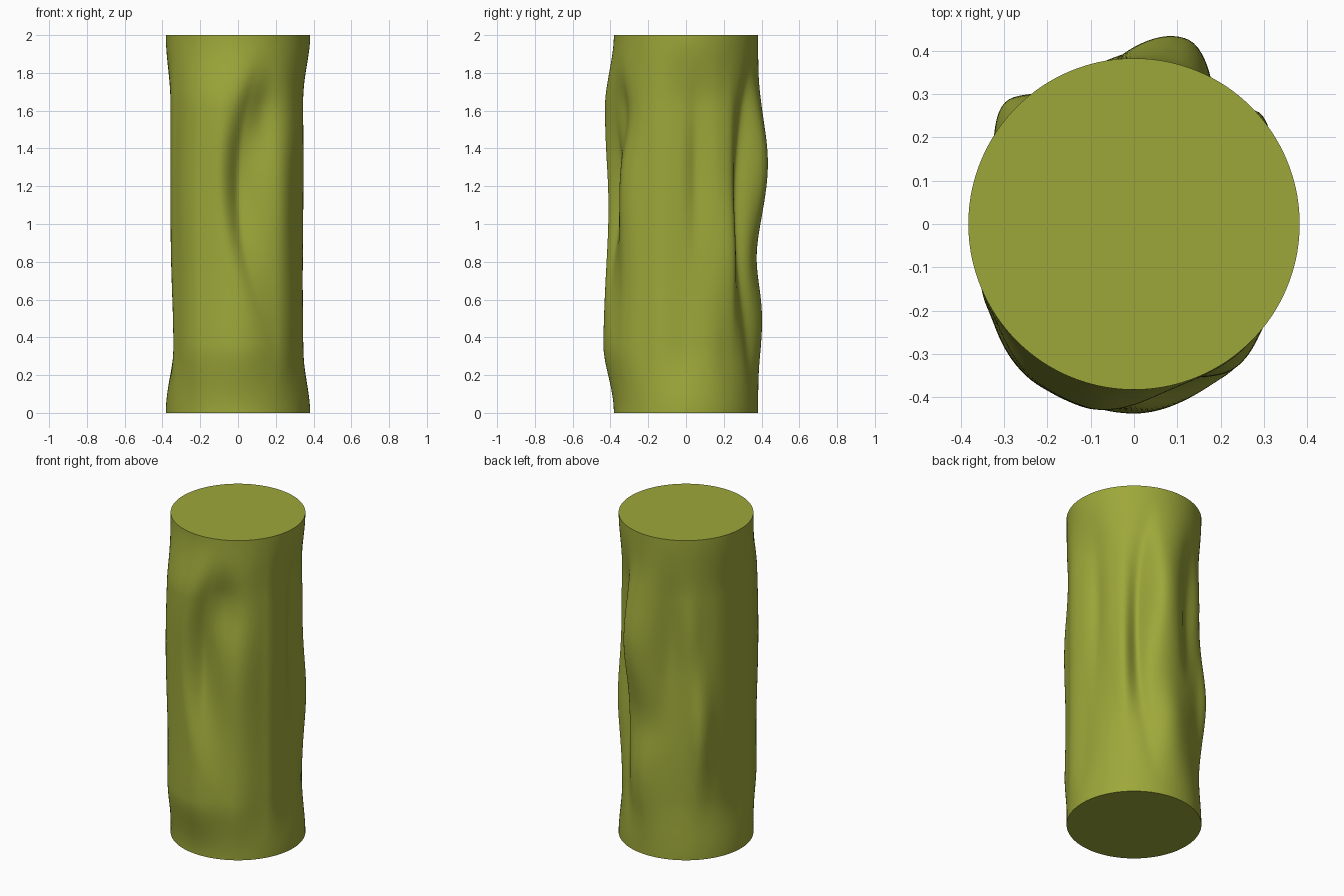
import bpy, bmesh, math

if "Cube" in bpy.data.objects:
    bpy.data.objects.remove(bpy.data.objects["Cube"])

RADIUS, HEIGHT, SEGMENTS, ROWS = 0.382, 2.0, 216, 110

# Swelling of the trunk every 30 degrees, starting at +x
SWELL = [-0.047, -0.033, -0.015, 0.0, -0.015, -0.02,
         -0.027, 0.002, 0.035, 0.045, 0.022, -0.01]

# Ridges (+) and grooves (-): angle, bend, width before, width after,
# middle height, half length, amount
FOLDS = [
    (255, 25, 25, 10, 1.5, 0.35, 0.016),   # front ridge
    (271, 42, 9, 20, 1.2, 0.44, -0.095),   # front groove
    (295, 0, 15, 18, 1.58, 0.22, -0.042),
    (305, 0, 15, 15, 1.15, 0.3, 0.01),
    (270, 0, 45, 50, 0.36, 0.25, 0.01),    # front foot swelling
    (225, 0, 16, 20, 1.15, 0.4, 0.014),    # front left swelling
    (190, 0, 30, 18, 0.35, 0.35, -0.018),  # left foot hollow
    (355, 0, 15, 8, 1.3, 0.45, 0.008),     # side crease
    (10, 0, 8, 12, 1.3, 0.42, -0.022),
    (15, 0, 30, 40, 0.3, 0.25, 0.009),
    (41, 0, 14, 7, 0.88, 0.35, 0.036),     # back right ridge
    (39, 0, 12, 7, 1.5, 0.3, 0.012),
    (53, 16, 8, 7, 1.1, 0.6, -0.047),
    (74, 0, 11, 17, 1.32, 0.34, 0.07),     # back ridge
    (80, 0, 13, 15, 0.5, 0.25, 0.026),
    (92, 0, 20, 15, 0.82, 0.18, -0.017),
    (109, 0, 12, 14, 1.25, 0.4, -0.037),   # back left hollow and ridge
    (130, 0, 10, 8, 1.42, 0.22, 0.01),
    (137, 0, 9, 12, 0.78, 0.32, 0.045),
]


def smooth(t):
    t = min(max(t, 0), 1)
    return t * t * (3 - 2 * t)


def swell(angle):
    i, f = divmod(angle / 30, 1)
    a, b = SWELL[int(i) % 12], SWELL[(int(i) + 1) % 12]
    return a + (b - a) * smooth(f)


def fold(angle, z, spec):
    centre, bend, before, after, middle, half, amount = spec
    dz = z - middle
    d = (angle - centre - bend * dz * dz + 180) % 360 - 180
    width = before if d < 0 else after
    return amount * math.exp(-(d / width) ** 2 - (dz / half) ** 2)


def trunk_radius(angle, z):
    mask = smooth(z / 0.36) * smooth((HEIGHT - z) / 0.38)
    return RADIUS + mask * (swell(angle) + sum(fold(angle, z, s) for s in FOLDS))


# Trunk wall as stacked rings, closed by flat caps
bm = bmesh.new()
rings = []
for row in range(ROWS + 1):
    z = HEIGHT * row / ROWS
    ring = []
    for s in range(SEGMENTS):
        angle = 360 * s / SEGMENTS
        r, t = trunk_radius(angle, z), math.radians(angle)
        ring.append(bm.verts.new((r * math.cos(t), r * math.sin(t), z)))
    rings.append(ring)
for low, high in zip(rings, rings[1:]):
    for s in range(SEGMENTS):
        n = (s + 1) % SEGMENTS
        bm.faces.new((low[s], low[n], high[n], high[s]))
bm.faces.new(rings[-1])
bm.faces.new(rings[0][::-1])

mesh = bpy.data.meshes.new("trunk")
bm.to_mesh(mesh)
bm.free()
trunk = bpy.data.objects.new("trunk", mesh)
bpy.context.collection.objects.link(trunk)

# Olive green colour
olive = bpy.data.materials.new("olive_green")
olive.use_nodes = True
colour = (0.34, 0.39, 0.042, 1)
olive.diffuse_color = colour
olive.node_tree.nodes["Principled BSDF"].inputs["Base Color"].default_value = colour
mesh.materials.append(olive)

bpy.context.view_layer.objects.active = trunk
trunk.select_set(True)
bpy.ops.object.shade_smooth_by_angle(angle=math.radians(50))
